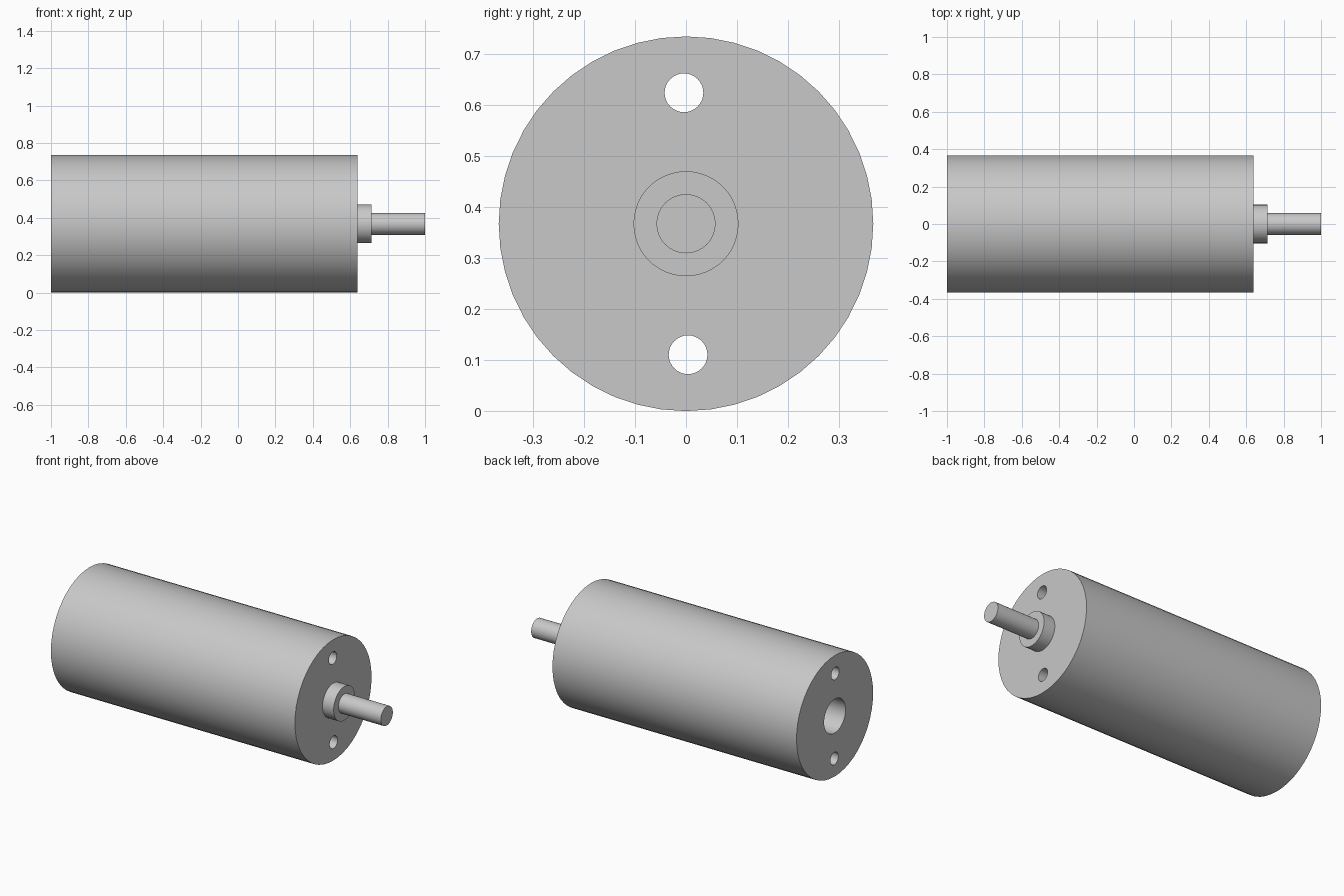
import bpy
import math

if "Cube" in bpy.data.objects:
    bpy.data.objects.remove(bpy.data.objects["Cube"], do_unlink=True)

# Single grey material
grey = bpy.data.materials.new("plain grey")
grey.use_nodes = True
colour = (0.58, 0.58, 0.58, 1)
grey.diffuse_color = colour
grey.node_tree.nodes["Principled BSDF"].inputs["Base Color"].default_value = colour

AXIS_Z = 0.3675


def rod(name, x0, x1, radius, sides=48, y=0.0, z=0.0):
    """Cylinder along x, placed relative to the motor axis."""
    bpy.ops.mesh.primitive_cylinder_add(
        vertices=sides, radius=radius, depth=x1 - x0,
        location=((x0 + x1) / 2, y, AXIS_Z + z),
        rotation=(0, math.pi / 2, 0))
    obj = bpy.context.object
    obj.name = name
    obj.data.materials.append(grey)
    return obj


def smooth(obj):
    bpy.ops.object.select_all(action="DESELECT")
    obj.select_set(True)
    bpy.context.view_layer.objects.active = obj
    bpy.ops.object.shade_smooth_by_angle(angle=math.radians(30))


# Main body with a deep rear bore and two long mounting holes
body = rod("body", -1, 0.64, 0.3675)
cutters = [rod("bore_cutter", -1.1, 0.62, 0.103)]
for side in (1, -1):
    cutters.append(rod("hole_cutter", -1.1, 0.8, 0.038, 32,
                       y=-0.004 * side, z=0.257 * side))

bpy.context.view_layer.objects.active = body
for cutter in cutters:
    cutter.hide_render = True
    mod = body.modifiers.new("cut", "BOOLEAN")
    mod.operation = "DIFFERENCE"
    mod.solver = "EXACT"
    mod.object = cutter
    bpy.ops.object.modifier_apply(modifier=mod.name)
    bpy.data.objects.remove(cutter, do_unlink=True)
smooth(body)

# Bearing collar and output shaft
smooth(rod("bearing_collar", 0.63, 0.715, 0.103))
smooth(rod("output_shaft", 0.70, 1.0, 0.058, 32))
